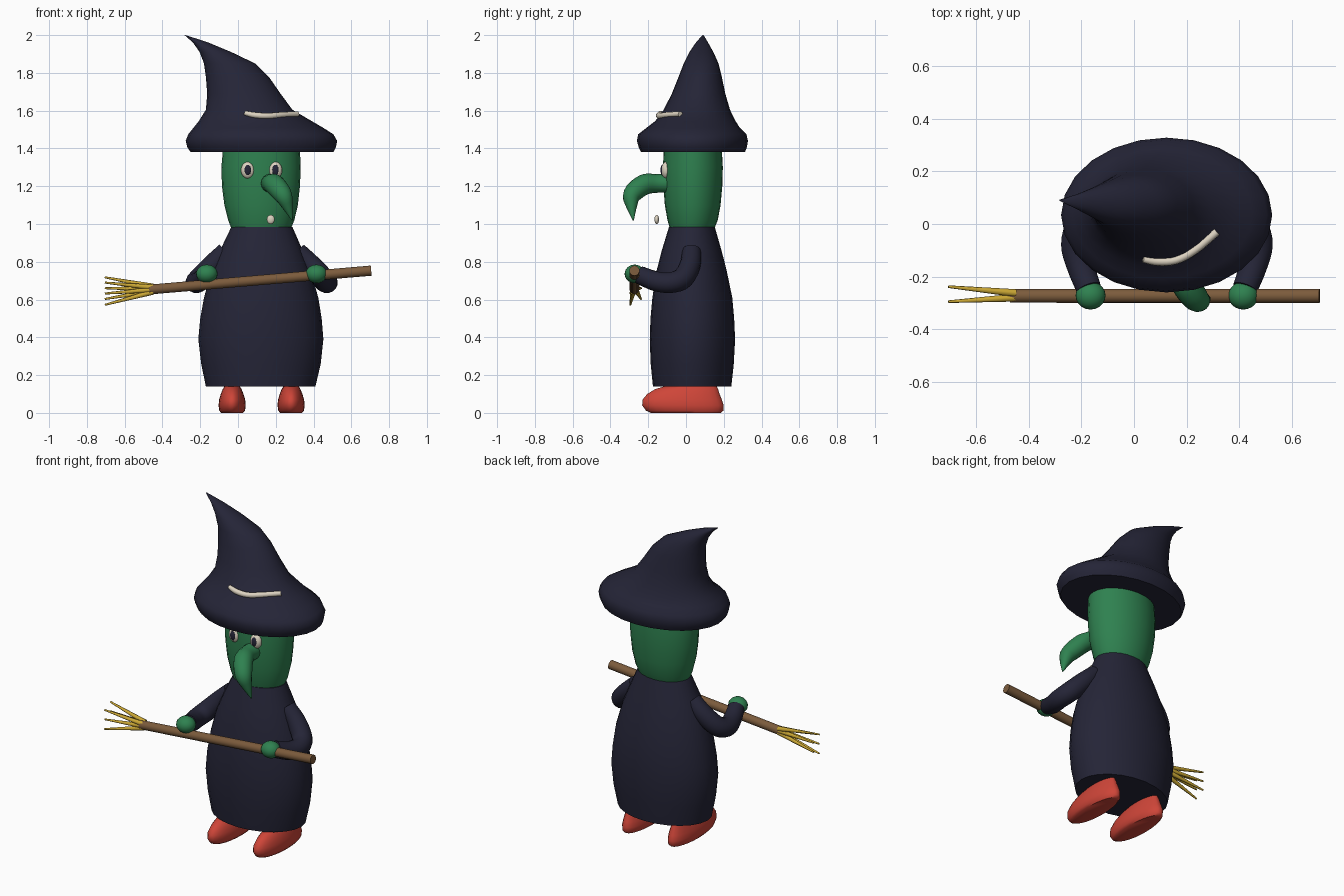
import bpy, bmesh, math
from mathutils import Vector

MID = 0.125  # symmetry line of the figure


def material(name, rgb):
    m = bpy.data.materials.new(name)
    m.diffuse_color = (*rgb, 1)
    return m


NAVY = material("dark navy cloth", (0.018, 0.018, 0.038))
GREEN = material("green skin", (0.028, 0.22, 0.08))
RED = material("red shoe", (0.62, 0.06, 0.04))
CREAM = material("cream", (0.72, 0.65, 0.53))
BROWN = material("brown wood", (0.20, 0.105, 0.045))
YELLOW = material("yellow straw", (0.60, 0.39, 0.035))


def skin(name, rings, mat, angle=50):
    """Bridge equal-sized rings of points and cap both ends."""
    bm = bmesh.new()
    loops = [[bm.verts.new(p) for p in r] for r in rings]
    n = len(loops[0])
    for a, b in zip(loops, loops[1:]):
        for i in range(n):
            j = (i + 1) % n
            bm.faces.new((a[i], a[j], b[j], b[i]))
    bm.faces.new(loops[0][::-1])
    bm.faces.new(loops[-1])
    bmesh.ops.recalc_face_normals(bm, faces=bm.faces)
    me = bpy.data.meshes.new(name)
    bm.to_mesh(me)
    bm.free()
    me.materials.append(mat)
    ob = bpy.data.objects.new(name, me)
    bpy.context.collection.objects.link(ob)
    finish(ob, angle)
    return ob


def finish(ob, angle):
    bpy.ops.object.select_all(action='DESELECT')
    bpy.context.view_layer.objects.active = ob
    ob.select_set(True)
    bpy.ops.object.shade_smooth_by_angle(angle=math.radians(angle))


def loft(name, sections, mat, n=24, angle=50):
    """Stack of ellipses: (z, x_min, x_max, y_min, y_max)."""
    rings = []
    for z, x0, x1, y0, y1 in sections:
        rings.append([((x0 + x1) / 2 + (x1 - x0) / 2 * math.cos(t),
                       (y0 + y1) / 2 + (y1 - y0) / 2 * math.sin(t), z)
                      for t in (2 * math.pi * i / n for i in range(n))])
    return skin(name, rings, mat, angle)


def tube(name, path, mat, n=14, steps=4, angle=50):
    """Round tube through (x, y, z, radius) points, smoothed between them."""
    p = [Vector(q) for q in path]
    p = [2 * p[0] - p[1]] + p + [2 * p[-1] - p[-2]]
    pts = []
    for a, b, c, d in zip(p, p[1:], p[2:], p[3:]):
        for k in range(steps):
            t = k / steps
            pts.append(0.5 * (2 * b + (c - a) * t + (2 * a - 5 * b + 4 * c - d) * t * t
                              + (3 * b - a - 3 * c + d) * t ** 3))
    pts.append(p[-2])
    rings, u = [], None
    for i, q in enumerate(pts):
        tan = (pts[min(i + 1, len(pts) - 1)] - pts[max(i - 1, 0)]).xyz.normalized()
        u = tan.orthogonal() if u is None else u - tan * u.dot(tan)
        u.normalize()
        v = tan.cross(u)
        r = max(q.w, 0.002)
        rings.append([q.xyz + r * (u * math.cos(s) + v * math.sin(s))
                      for s in (2 * math.pi * k / n for k in range(n))])
    return skin(name, rings, mat, angle)


def ball(name, loc, size, mat):
    bpy.ops.mesh.primitive_uv_sphere_add(segments=20, ring_count=12, radius=1, location=loc)
    ob = bpy.context.object
    ob.name = name
    ob.scale = size
    ob.data.materials.append(mat)
    finish(ob, 60)
    return ob


# Robe and head
loft("robe", [(0.14, -0.17, 0.41, -0.175, 0.24), (0.26, -0.195, 0.438, -0.187, 0.253),
              (0.39, -0.21, 0.452, -0.192, 0.26), (0.50, -0.20, 0.443, -0.188, 0.255),
              (0.61, -0.18, 0.425, -0.178, 0.245), (0.755, -0.14, 0.385, -0.155, 0.215),
              (0.86, -0.095, 0.342, -0.128, 0.188), (0.985, -0.035, 0.288, -0.09, 0.152)], NAVY)
loft("head", [(0.975, -0.035, 0.28, -0.085, 0.15), (1.02, -0.052, 0.298, -0.098, 0.168),
              (1.10, -0.072, 0.317, -0.112, 0.183), (1.20, -0.085, 0.328, -0.12, 0.192),
              (1.30, -0.088, 0.332, -0.122, 0.195), (1.39, -0.08, 0.328, -0.118, 0.19)], GREEN)

# Bent pointed hat
loft("hat", [(1.38, -0.25, 0.505, -0.237, 0.312), (1.405, -0.268, 0.518, -0.25, 0.322),
             (1.44, -0.277, 0.525, -0.26, 0.328), (1.475, -0.263, 0.505, -0.253, 0.32),
             (1.51, -0.235, 0.45, -0.208, 0.285), (1.545, -0.207, 0.39, -0.163, 0.262),
             (1.605, -0.17, 0.288, -0.118, 0.233), (1.69, -0.163, 0.225, -0.075, 0.208),
             (1.777, -0.17, 0.165, -0.04, 0.19), (1.85, -0.18, 0.09, -0.012, 0.172),
             (1.91, -0.203, -0.035, 0.018, 0.145), (1.96, -0.238, -0.155, 0.052, 0.117),
             (2.0, -0.283, -0.277, 0.087, 0.093)], NAVY)
tube("hat_trim", [(0.035, -0.135, 1.588, 0.012), (0.09, -0.143, 1.576, 0.016),
                  (0.16, -0.137, 1.572, 0.016), (0.23, -0.10, 1.577, 0.016),
                  (0.315, -0.03, 1.582, 0.015)], CREAM, n=10)

# Face
for side, x in (("left", 0.052), ("right", 0.198)):
    ball(side + "_eye", (x, -0.107, 1.285), (0.036, 0.024, 0.044), CREAM)
    ball(side + "_pupil", (x, -0.124, 1.286), (0.018, 0.011, 0.028), NAVY)
tube("nose", [(0.17, -0.09, 1.215, 0.05), (0.175, -0.16, 1.215, 0.05),
              (0.195, -0.225, 1.207, 0.055), (0.237, -0.285, 1.155, 0.049),
              (0.262, -0.288, 1.095, 0.030), (0.287, -0.279, 1.02, 0.003)], GREEN, n=16)
ball("tooth", (0.173, -0.155, 1.024), (0.021, 0.012, 0.024), CREAM)

# Arms, hands and shoes, mirrored about the middle of the figure
for side, s in (("left", -1), ("right", 1)):
    tube(side + "_sleeve", [(MID + s * dx, y, z, r) for dx, y, z, r in (
        (0.19, 0.03, 0.855, 0.05), (0.26, 0.022, 0.785, 0.055), (0.325, -0.015, 0.715, 0.058),
        (0.347, -0.08, 0.69, 0.056), (0.328, -0.16, 0.697, 0.053),
        (0.297, -0.245, 0.73, 0.048))], NAVY, n=16)
    ball(side + "_hand", (MID + s * 0.29, -0.272, 0.736), (0.057, 0.053, 0.049), GREEN)
    cx = MID + s * 0.156
    loft(side + "_shoe", [(z, cx - w, cx + w, y0, y1) for z, w, y0, y1 in (
        (0.0, 0.058, -0.185, 0.185), (0.012, 0.068, -0.212, 0.198), (0.04, 0.072, -0.232, 0.2),
        (0.07, 0.069, -0.23, 0.19), (0.10, 0.06, -0.205, 0.178),
        (0.125, 0.05, -0.165, 0.17), (0.145, 0.038, -0.10, 0.16))], RED)

# Broom with fanned straws
tube("broom_handle", [(0.705, -0.273, 0.753, 0.027), (-0.47, -0.273, 0.653, 0.026)],
     BROWN, n=16, steps=1)
for i, z in enumerate((0.718, 0.69, 0.66, 0.632, 0.603, 0.572)):
    y = -0.295 if i % 2 else -0.238
    tube("straw_%d" % (i + 1),
         [(-0.45, -0.273 + (y + 0.273) * 0.3, 0.655 + (z - 0.645) * 0.2, 0.015),
          (-0.705, y, z, 0.005)], YELLOW, n=8, steps=1)
